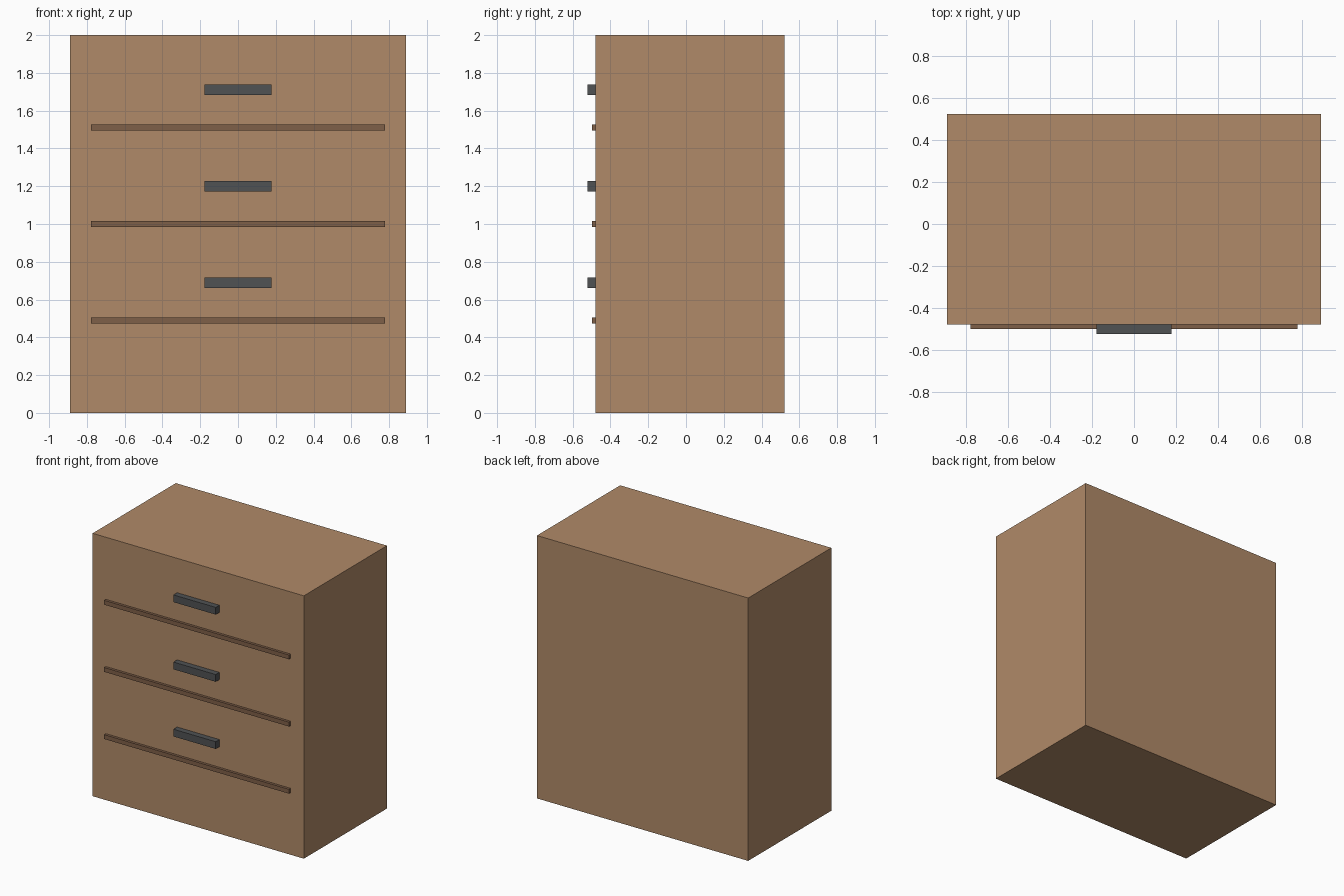
import bpy

cube = bpy.data.objects.get("Cube")
if cube:
    bpy.data.objects.remove(cube, do_unlink=True)


def material(name, rgb):
    mat = bpy.data.materials.new(name)
    mat.use_nodes = True
    color = (*rgb, 1.0)
    mat.diffuse_color = color
    mat.node_tree.nodes["Principled BSDF"].inputs["Base Color"].default_value = color
    return mat


def box(name, width, y_front, y_back, z_mid, height, mat):
    """Box centred on x, spanning the given depth range."""
    bpy.ops.mesh.primitive_cube_add(size=1, location=(0, (y_front + y_back) / 2, z_mid))
    obj = bpy.context.object
    obj.name = name
    obj.scale = (width, y_back - y_front, height)
    bpy.ops.object.transform_apply(location=False, rotation=False, scale=True)
    obj.data.materials.append(mat)
    return obj


wood = material("light wood", (0.434, 0.254, 0.138))
dark_wood = material("dark wood", (0.212, 0.115, 0.065))
metal = material("dark grey metal", (0.08, 0.084, 0.088))

FACE = -0.478      # front face of the cabinet
SPACING = 0.511    # height of one drawer

# Cabinet body
box("cabinet_body", 1.778, FACE, 0.522, 1.0, 2.0, wood)

# Three drawers, each with a divider strip and a handle above it
for i, level in enumerate(("bottom", "middle", "top")):
    z = 1.0 + (i - 1) * SPACING
    box(f"{level}_drawer_divider", 1.556, FACE - 0.02, FACE, z, 0.033, dark_wood)
    box(f"{level}_drawer_handle", 0.356, FACE - 0.044, FACE, z + 0.2, 0.055, metal)
